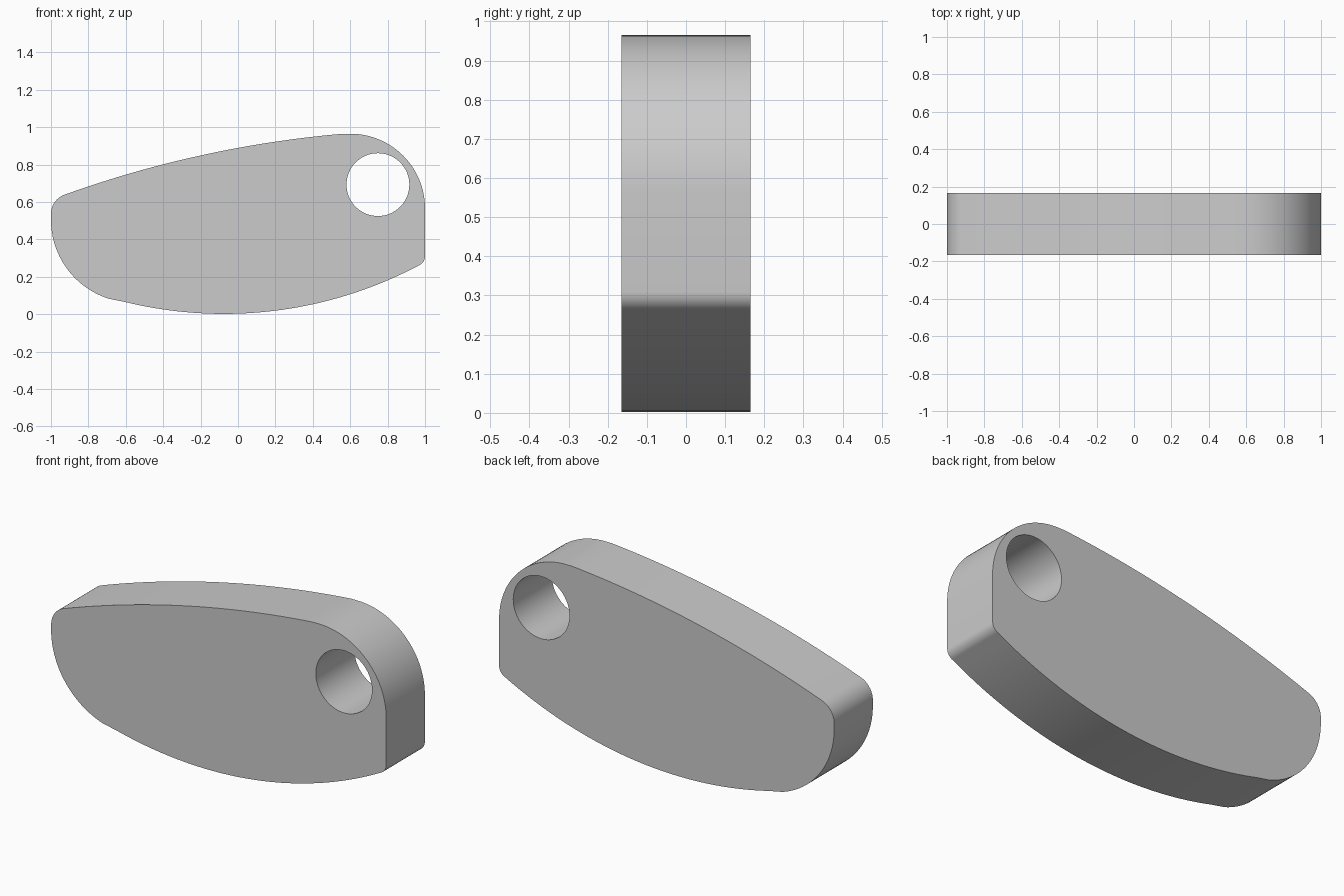
import bpy, bmesh, math
from mathutils import Vector
from mathutils.geometry import intersect_line_line_2d

if "Cube" in bpy.data.objects:
    bpy.data.objects.remove(bpy.data.objects["Cube"], do_unlink=True)

HALF_DEPTH = 0.165


def arc(a, b, c, steps):
    """Points on the circle that runs from a through b to c."""
    a, b, c = Vector(a), Vector(b), Vector(c)
    u, v = b - a, c - a
    d = 2 * (u.x * v.y - u.y * v.x)
    off = Vector((v.y * u.dot(u) - u.y * v.dot(v), u.x * v.dot(v) - v.x * u.dot(u))) / d
    centre, r = a + off, off.length
    t0 = math.atan2(a.y - centre.y, a.x - centre.x)
    t1 = math.atan2(c.y - centre.y, c.x - centre.x)
    sweep = (t1 - t0 + math.pi) % (2 * math.pi) - math.pi
    return [(centre.x + r * math.cos(t0 + sweep * i / steps),
             centre.y + r * math.sin(t0 + sweep * i / steps)) for i in range(steps + 1)]


def add_loop(bm, points):
    verts = [bm.verts.new((x, -HALF_DEPTH, z)) for x, z in points]
    return [bm.edges.new((v, verts[i - 1])) for i, v in enumerate(verts)]


# Outline, clockwise from the left end of the top edge
outline = (
    arc((-0.92, 0.642), (-0.2, 0.849), (0.56, 0.965), 32)      # crowned top
    + arc((0.60, 0.965), (0.883, 0.848), (1.0, 0.565), 28)     # shoulder around the hole
    + arc((1.0, 0.31), (0.991, 0.281), (0.965, 0.26), 8)       # lower right corner
    + arc((0.965, 0.26), (-0.08, 0.002), (-0.61, 0.067), 40)[1:]  # bowed underside
    + arc((-0.69, 0.083), (-0.874, 0.196), (-1.0, 0.5), 28)    # lower left sweep
    + arc((-1.0, 0.54), (-0.978, 0.602), (-0.92, 0.642), 10)[:-1]  # upper left corner
)
hole = [(0.748 + 0.168 * math.cos(math.tau * i / 64),
         0.693 + 0.168 * math.sin(math.tau * i / 64)) for i in range(64)]

# Flat plate with a round hole, extruded through its depth
bm = bmesh.new()
edges = add_loop(bm, outline) + add_loop(bm, hole)
bmesh.ops.triangle_fill(bm, edges=edges, use_beauty=True, use_dissolve=False)
new = bmesh.ops.extrude_face_region(bm, geom=bm.faces[:], use_keep_orig=True)["geom"]
bmesh.ops.translate(bm, verts=[g for g in new if isinstance(g, bmesh.types.BMVert)],
                    vec=(0, 2 * HALF_DEPTH, 0))
bmesh.ops.recalc_face_normals(bm, faces=bm.faces[:])
mesh = bpy.data.meshes.new("pierced_plate")
bm.to_mesh(mesh)
bm.free()
plate = bpy.data.objects.new("pierced_plate", mesh)
bpy.context.collection.objects.link(plate)

# Plain grey finish
grey = bpy.data.materials.new("light_grey")
grey.use_nodes = True
colour = (0.6, 0.6, 0.6, 1)
grey.diffuse_color = colour
grey.node_tree.nodes["Principled BSDF"].inputs["Base Color"].default_value = colour
mesh.materials.append(grey)

# Smooth rim, crisp front and back edges
bpy.ops.object.select_all(action="DESELECT")
plate.select_set(True)
bpy.context.view_layer.objects.active = plate
bpy.ops.object.shade_smooth_by_angle(angle=math.radians(35))
